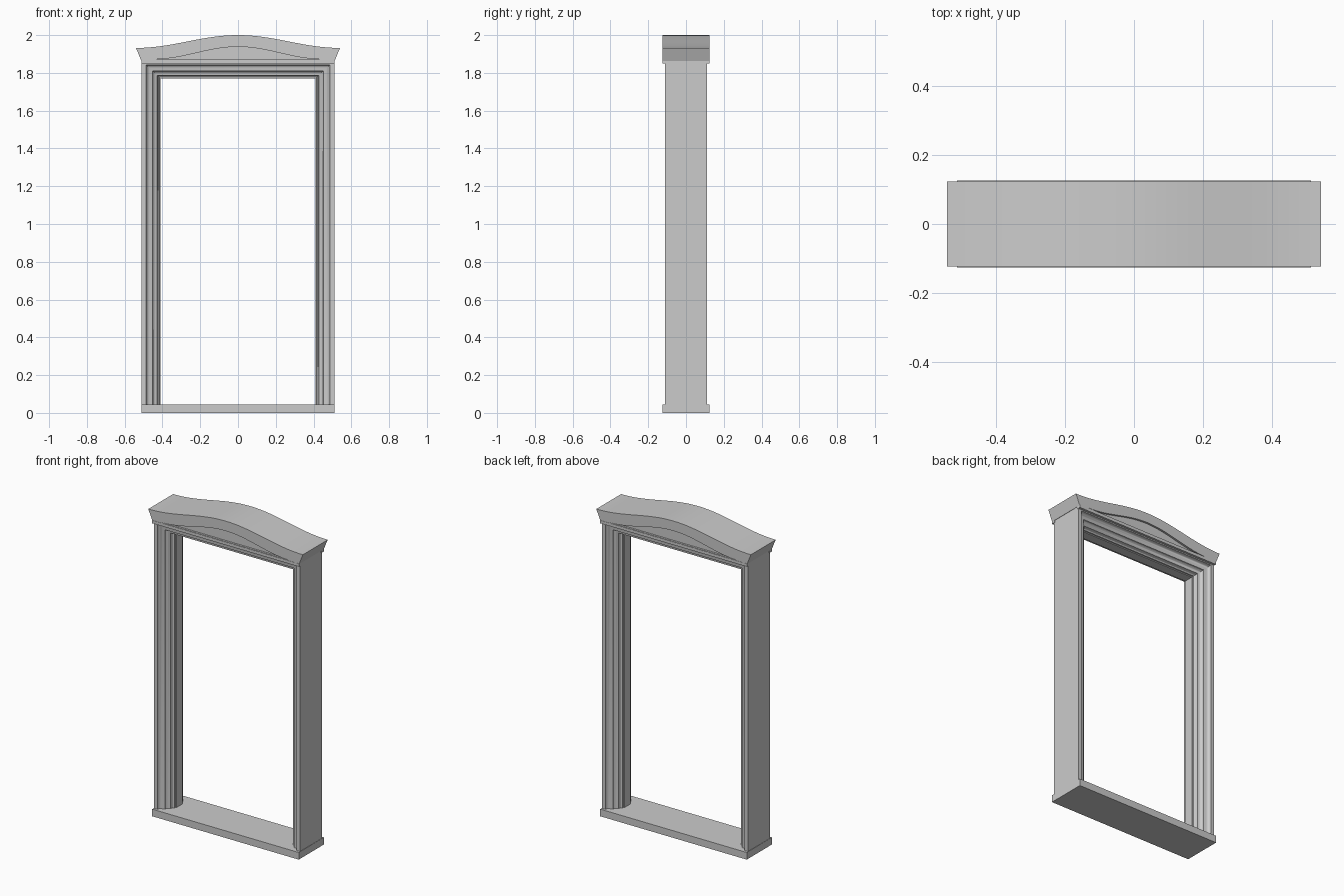
import bpy, bmesh, math

if "Cube" in bpy.data.objects:
    bpy.data.objects.remove(bpy.data.objects["Cube"])


def make_object(name, bm):
    bmesh.ops.recalc_face_normals(bm, faces=bm.faces)
    mesh = bpy.data.meshes.new(name)
    bm.to_mesh(mesh)
    bm.free()
    ob = bpy.data.objects.new(name, mesh)
    bpy.context.collection.objects.link(ob)
    return ob


def extrude_outline(name, outline, y0, y1):
    """Solid from an (x, z) outline running from y0 to y1."""
    bm = bmesh.new()
    front = [bm.verts.new((x, y0, z)) for x, z in outline]
    back = [bm.verts.new((x, y1, z)) for x, z in outline]
    bm.faces.new(front)
    bm.faces.new(back[::-1])
    n = len(outline)
    for i in range(n):
        j = (i + 1) % n
        bm.faces.new((front[i], back[i], back[j], front[j]))
    return make_object(name, bm)


def rect(half, z0, z1):
    return [(-half, z0), (half, z0), (half, z1), (-half, z1)]


def wave(half, low, rise, count=48):
    """Bell-shaped arch from right to left."""
    xs = [half - 2 * half * i / count for i in range(count + 1)]
    return [(x, low + rise * (1 + math.cos(math.pi * x / half)) / 2) for x in xs]


def smooth(ob):
    bpy.ops.object.select_all(action='DESELECT')
    bpy.context.view_layer.objects.active = ob
    ob.select_set(True)
    bpy.ops.object.shade_smooth_by_angle(angle=math.radians(25))


# Sill
extrude_outline("sill", rect(0.512, 0, 0.045), -0.125, 0.125)

# Moulded jambs and head: (inset from outer edge, depth) profile swept with mitres
half = [(0, .11), (.024, .11), (.025, .103), (.029, .095), (.035, .090), (.042, .088),
        (.058, .085), (.059, .074), (.064, .067), (.071, .063), (.082, .061),
        (.083, .050), (.087, .042), (.093, .038), (.094, .030), (.1, .030)]
profile = [(t, -y) for t, y in half] + [(t, y) for t, y in reversed(half)]
OUT, TOP = 0.51, 1.866
bm = bmesh.new()
rings = []
for side, at_top in ((-1, False), (-1, True), (1, True), (1, False)):
    rings.append([bm.verts.new((side * (OUT - t), y, TOP - t * 0.97 if at_top else 0.04))
                  for t, y in profile])
n = len(profile)
for a, b in zip(rings, rings[1:]):
    for i in range(n):
        j = (i + 1) % n
        bm.faces.new((a[i], a[j], b[j], b[i]))
bm.faces.new(rings[0])
bm.faces.new(rings[-1])
smooth(make_object("moulded_frame", bm))

# Fillet bands under the pediment, front and back
for name, s in (("front_fillet", -1), ("back_fillet", 1)):
    extrude_outline(name, rect(0.512, 1.85, 1.868), s * 0.1, s * 0.125)

# Flared pediment with wavy top
body = [(-0.512, 1.864), (0.512, 1.864)] + wave(0.54, 1.932, 0.068)
pediment = extrude_outline("pediment", body, -0.1235, 0.1235)

# Arched recessed panels cut into both faces
panel = wave(0.447, 1.872, 0.066)[:]
panel = panel[1:-1] + [(-0.447, 1.871), (0.447, 1.871)]
for name, s in (("front_panel_cutter", -1), ("back_panel_cutter", 1)):
    cutter = extrude_outline(name, panel, s * 0.111, s * 0.2)
    cutter.hide_render = True
    cutter.hide_set(True)
    mod = pediment.modifiers.new(name, 'BOOLEAN')
    mod.operation = 'DIFFERENCE'
    mod.solver = 'EXACT'
    mod.object = cutter
smooth(pediment)
